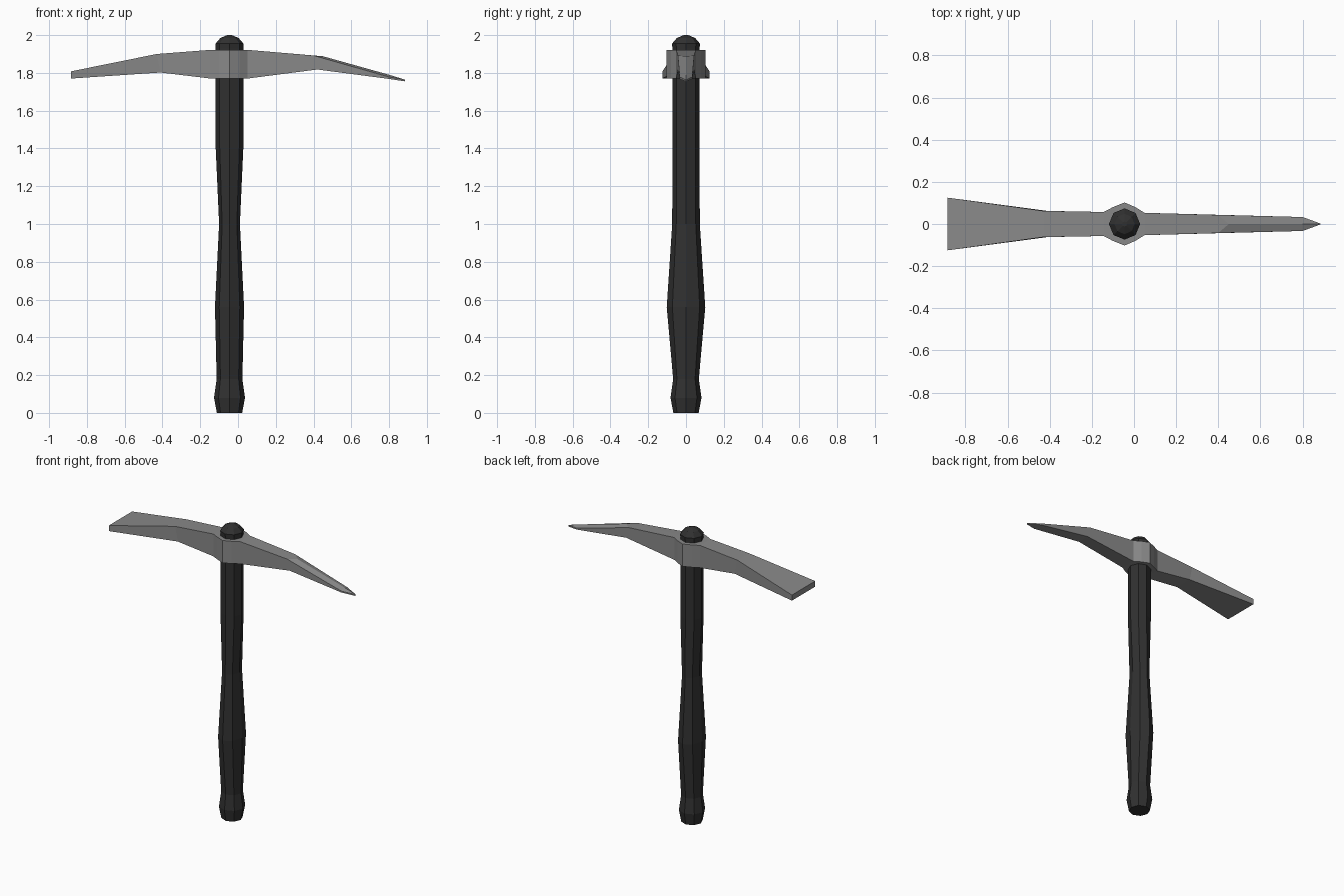
import bpy, bmesh, math

if "Cube" in bpy.data.objects:
    bpy.data.objects.remove(bpy.data.objects["Cube"])


def material(name, v):
    m = bpy.data.materials.new(name)
    m.diffuse_color = (v, v, v, 1)
    m.use_nodes = True
    m.node_tree.nodes["Principled BSDF"].inputs["Base Color"].default_value = m.diffuse_color
    return m


def loft(name, rings, mat):
    """Bridge equal-sized rings of points and cap both ends."""
    bm = bmesh.new()
    loops = [[bm.verts.new(p) for p in ring] for ring in rings]
    for a, b in zip(loops, loops[1:]):
        for i in range(len(a)):
            j = (i + 1) % len(a)
            bm.faces.new((a[i], a[j], b[j], b[i]))
    bm.faces.new(loops[0])
    bm.faces.new(loops[-1])
    bmesh.ops.recalc_face_normals(bm, faces=bm.faces)
    me = bpy.data.meshes.new(name)
    bm.to_mesh(me)
    bm.free()
    me.materials.append(mat)
    ob = bpy.data.objects.new(name, me)
    bpy.context.collection.objects.link(ob)
    return ob


black = material("black grip", 0.03)
steel = material("grey steel", 0.25)
CX = -0.045  # handle axis

# Handle: eight-sided, (z, half width x, half width y), domed at the top
handle = [(0, .067, .067), (.08, .082, .082), (.18, .068, .068),
          (.56, .077, .102), (1.0, .055, .073), (1.4, .073, .072),
          (1.93, .073, .072), (1.955, .074, .074), (1.985, .048, .048), (2.0, .012, .012)]
loft("handle", [[(CX + rx * math.cos(k * math.pi / 4), ry * math.sin(k * math.pi / 4), z)
                 for k in range(8)] for z, rx, ry in handle], black)


# Head: five-point sections with a ridge along the top of the pick
def section(x_ridge, z_ridge, x_side, z_side, x_low, z_low, w):
    return [(x_side, -w, z_side), (x_ridge, 0, z_ridge), (x_side, w, z_side),
            (x_low, w, z_low), (x_low, -w, z_low)]


def upright(x, z_top, z_low, w):
    return section(x, z_top, x, z_top, x, z_low, w)


head = [upright(-.885, 1.808, 1.77, .125),
        section(-.43, 1.9, -.43, 1.9, -.41, 1.802, .062)]
# eye collar around the handle
head += [upright(x, 1.922, 1.77, w) for x, w in
         [(-.145, .057), (-.10, .08), (CX, .102), (.007, .08), (.05, .053)]]
# pick arm and point
head += [section(.45, 1.888, .40, 1.892, .42, 1.818, .043),
         section(.8, 1.79, .8, 1.778, .8, 1.768, .033),
         upright(.885, 1.764, 1.755, .002)]
loft("pick_head", head, steel)
